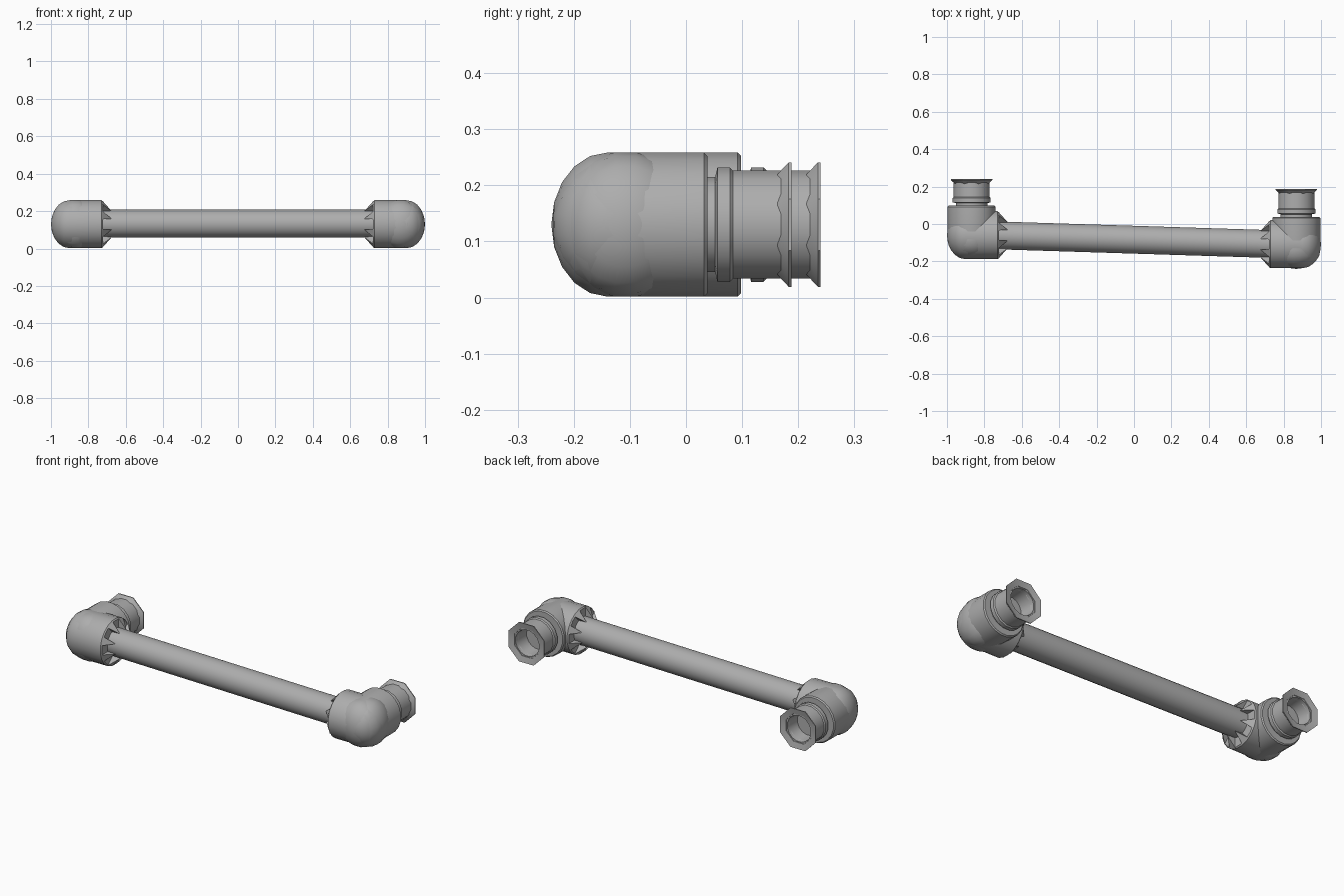
import bpy, bmesh, math
from mathutils import Vector, Matrix

cube = bpy.data.objects.get("Cube")
if cube:
    bpy.data.objects.remove(cube, do_unlink=True)

metal = bpy.data.materials.new("mid grey metal")
metal.use_nodes = True
GREY = (0.42, 0.42, 0.42, 1)
metal.diffuse_color = GREY
metal.node_tree.nodes["Principled BSDF"].inputs["Base Color"].default_value = GREY

AXIS_Z = 0.13      # height of every pipe axis
BODY_R = 0.13      # elbow radius
TUBE_R = 0.075
DOME = 0.1         # depth of the rounded elbow ends


def finish(name, bm, origin, direction):
    """Turn a bmesh built along +z into an object pointing along direction."""
    bmesh.ops.recalc_face_normals(bm, faces=bm.faces)
    turn = Vector(direction).to_track_quat('Z', 'Y').to_matrix().to_4x4()
    bm.transform(Matrix.Translation(origin) @ turn)
    mesh = bpy.data.meshes.new(name)
    bm.to_mesh(mesh)
    bm.free()
    mesh.materials.append(metal)
    obj = bpy.data.objects.new(name, mesh)
    bpy.context.collection.objects.link(obj)
    bpy.ops.object.select_all(action='DESELECT')
    obj.select_set(True)
    bpy.context.view_layer.objects.active = obj
    bpy.ops.object.shade_smooth_by_angle(angle=math.radians(32))
    return obj


def lathe(name, profile, sides, origin, direction):
    """Revolve (radius, distance) points; a zero radius closes the end."""
    bm = bmesh.new()
    rings = []
    for r, t in profile:
        count = sides if r > 0 else 1
        rings.append([bm.verts.new((r * math.cos(a), r * math.sin(a), t))
                      for a in (math.tau * (i + 0.5) / sides for i in range(count))])
    for low, high in zip(rings, rings[1:]):
        for i in range(sides):
            j = (i + 1) % sides
            corners = [low[i % len(low)], low[j % len(low)],
                       high[j % len(high)], high[i % len(high)]]
            bm.faces.new(list(dict.fromkeys(corners)))
    return finish(name, bm, origin, direction)


def domed_barrel(name, length, origin, direction):
    """Cylinder whose start is an elliptical dome and whose far end is flat."""
    steps = [math.pi / 2 * i / 5 for i in range(6)]
    profile = [(BODY_R * math.sin(a), DOME * (1 - math.cos(a))) for a in steps]
    profile += [(BODY_R, length - 0.006), (BODY_R - 0.006, length), (0, length)]
    lathe(name, profile, 20, origin, direction)


def collar_teeth(name, origin, direction):
    """Ring of pointed gussets leaning from the collar onto the tube."""
    bm = bmesh.new()
    for i in range(8):
        spin = Matrix.Rotation(math.tau * (i + 0.5) / 8, 4, 'Z')
        base = [(0.126, -0.024, 0), (0.126, 0.024, 0), (TUBE_R - 0.005, 0, 0)]
        verts = [bm.verts.new(spin @ Vector(p)) for p in base + [(TUBE_R, 0, 0.05)]]
        for tri in ((0, 1, 2), (0, 1, 3), (1, 2, 3), (2, 0, 3)):
            bm.faces.new([verts[k] for k in tri])
    finish(name, bm, origin, direction)


def joint(side, sign, axis_y, front_y, back_y, lip_y):
    cx = sign * 0.868
    inward = (-sign, 0, 0)
    # elbow: two domed barrels crossing at the corner
    domed_barrel(side + "_elbow_arm", 0.277, (sign, axis_y, AXIS_Z), inward)
    domed_barrel(side + "_elbow_body", back_y - front_y, (cx, front_y, AXIS_Z), (0, 1, 0))
    collar_teeth(side + "_collar_teeth", (sign * 0.725, axis_y, AXIS_Z), inward)
    # hollow neck with a groove behind it
    reach = lip_y - back_y
    neck = [(0.086, -0.01), (0.086, 0.014), (0.104, 0.018), (0.104, 0.04), (0.098, 0.046),
            (0.098, reach - 0.01), (0.074, reach - 0.01), (0.068, 0.05), (0, 0.05)]
    lathe(side + "_neck", neck, 16, (cx, back_y, AXIS_Z), (0, 1, 0))
    # eight-sided flared lip
    lip = [(0.097, -0.025), (0.12, -0.005), (0.12, 0), (0.085, -0.008), (0.076, -0.03)]
    lathe(side + "_lip", lip, 8, (cx, lip_y, AXIS_Z), (0, 1, 0))


joint("right", -1, -0.06, -0.185, 0.098, 0.24)
joint("left", 1, -0.108, -0.24, 0.038, 0.188)

# long straight tube between the elbows
start, end = Vector((-0.76, -0.06, AXIS_Z + 0.003)), Vector((0.76, -0.108, AXIS_Z + 0.003))
length = (end - start).length
lathe("main_tube", [(0, 0), (TUBE_R, 0), (TUBE_R, length), (0, length)], 24,
      start, end - start)
